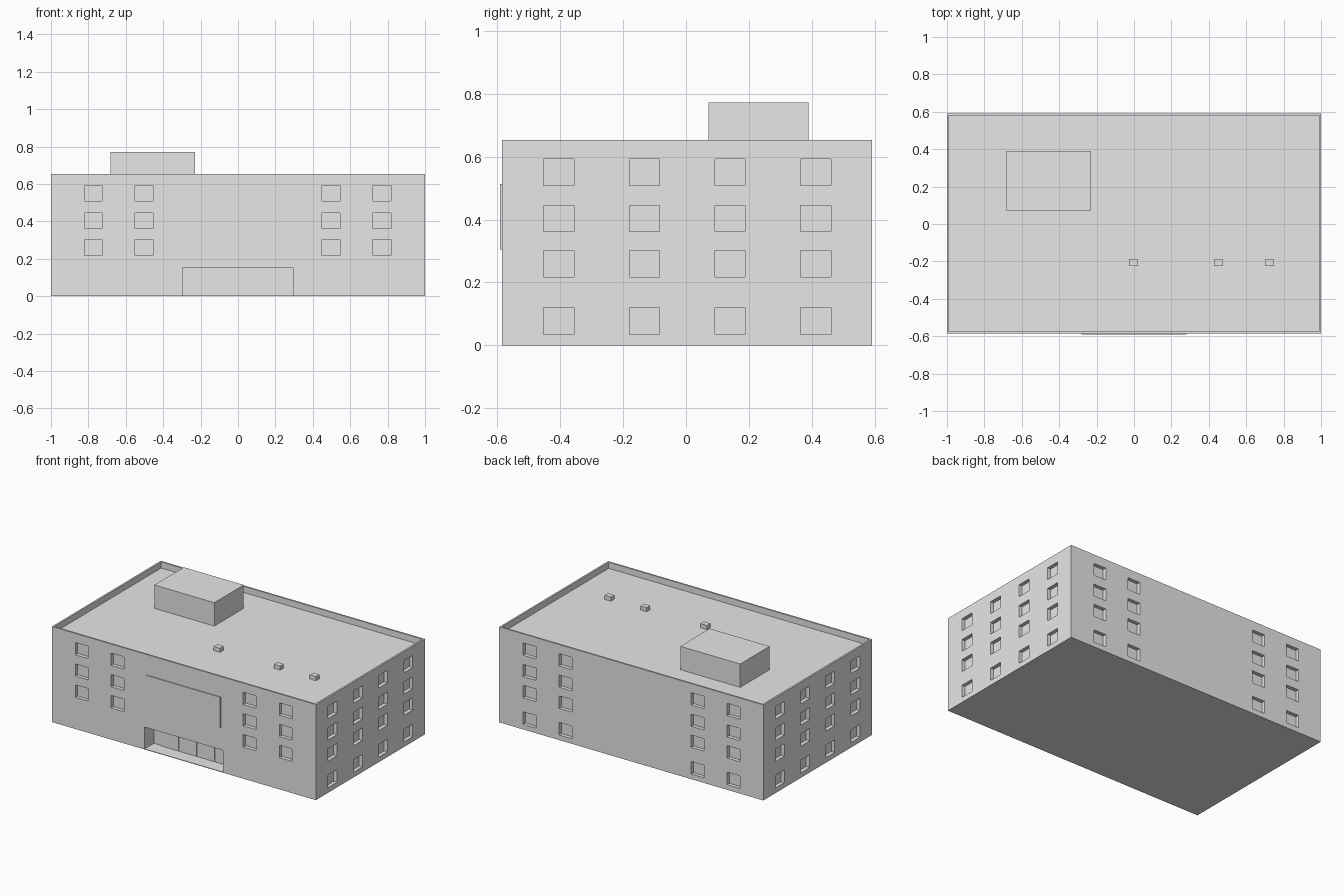
import bpy
import bmesh
from mathutils import Matrix, Vector

cube = bpy.data.objects.get("Cube")
if cube:
    bpy.data.objects.remove(cube, do_unlink=True)

# One plain colour for the whole building
grey = bpy.data.materials.new("plain_grey")
grey.use_nodes = True
grey.diffuse_color = (0.8, 0.8, 0.8, 1)
grey.node_tree.nodes["Principled BSDF"].inputs["Base Color"].default_value = (0.8, 0.8, 0.8, 1)


def boxes(name, spans):
    """One object made of boxes, each given as (x0, x1, y0, y1, z0, z1)."""
    bm = bmesh.new()
    for x0, x1, y0, y1, z0, z1 in spans:
        centre = Vector((x0 + x1, y0 + y1, z0 + z1)) / 2
        size = Matrix.Diagonal((x1 - x0, y1 - y0, z1 - z0, 1))
        bmesh.ops.create_cube(bm, size=1, matrix=Matrix.Translation(centre) @ size)
    mesh = bpy.data.meshes.new(name)
    bm.to_mesh(mesh)
    bm.free()
    mesh.materials.append(grey)
    obj = bpy.data.objects.new(name, mesh)
    bpy.context.collection.objects.link(obj)
    return obj


FRONT, BACK, TOP, ROOF = -0.586, 0.592, 0.654, 0.612
RIM, DEPTH, HALF = 0.012, 0.025, 0.048
ROWS = [(0.035, 0.121), (0.217, 0.302), (0.362, 0.445), (0.508, 0.592)]
LONG_COLUMNS = [-0.774, -0.502, 0.498, 0.771]
SIDE_COLUMNS = [-0.405, -0.132, 0.14, 0.413]
DOOR_BACK = FRONT + 0.1

# Main block
building = boxes("building", [(-1, 1, FRONT, BACK, 0, TOP)])

# Window recesses on all four walls
cuts = []
for row, (z0, z1) in enumerate(ROWS):
    for x in LONG_COLUMNS:
        cuts.append((x - HALF, x + HALF, BACK - DEPTH, BACK + 0.1, z0, z1))
        if row > 0:
            cuts.append((x - HALF, x + HALF, FRONT - 0.1, FRONT + DEPTH, z0, z1))
    for y in SIDE_COLUMNS:
        for a, b in ((1 - DEPTH, 1.1), (-1.1, DEPTH - 1)):
            cuts.append((a, b, y - HALF, y + HALF, z0, z1))

# Entrance recess and sunken roof behind the parapet
cuts.append((-0.297, 0.295, FRONT - 0.1, DOOR_BACK, 0.004, 0.153))
cuts.append((RIM - 1, 1 - RIM, FRONT + RIM, BACK - RIM, ROOF, TOP + 0.1))

cutter = boxes("recess_cutter", cuts)
cutter.hide_render = True
mod = building.modifiers.new("recesses", "BOOLEAN")
mod.operation = "DIFFERENCE"
mod.solver = "EXACT"
mod.object = cutter
bpy.context.view_layer.objects.active = building
bpy.ops.object.modifier_apply(modifier=mod.name)
bpy.data.objects.remove(cutter, do_unlink=True)

# Entrance door panels
panels = []
for i in range(4):
    x = -0.24 + i * 0.137
    panels.append((x, min(x + 0.133, 0.29), DOOR_BACK - 0.006, DOOR_BACK, 0.004, 0.14))
boxes("entrance_doors", panels)

# Blank board above the entrance
boxes("front_board", [(-0.282, 0.28, -0.592, FRONT, 0.305, 0.514)])

# Roof house and small vents
boxes("roof_house", [(-0.683, -0.229, 0.071, 0.389, ROOF, 0.772)])
boxes("roof_vents", [(x - 0.024, x + 0.024, -0.225, -0.187, ROOF, ROOF + 0.028)
                     for x in (-0.003, 0.453, 0.724)])
